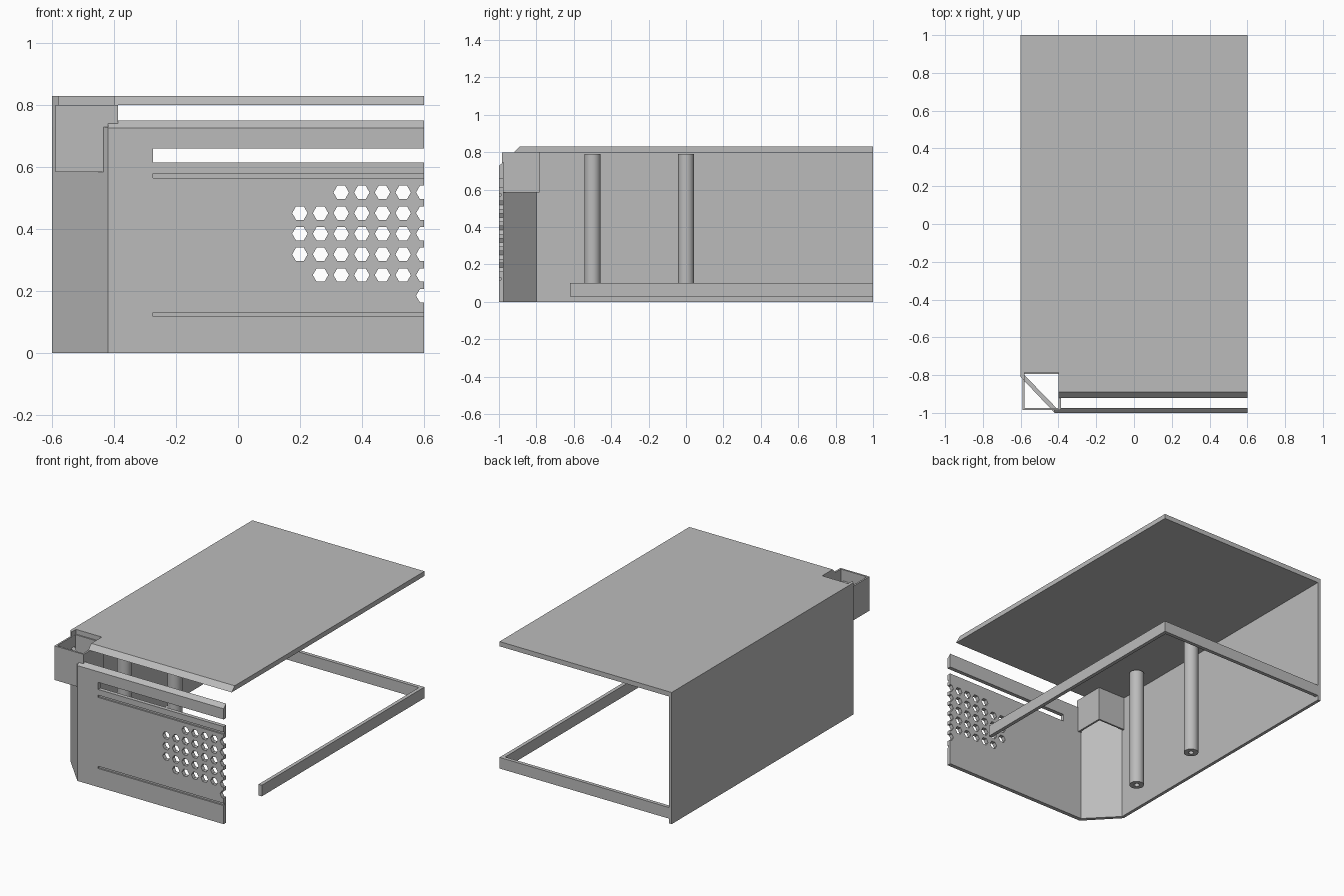
import bpy, bmesh, math
from mathutils import Vector

cube = bpy.data.objects.get("Cube")
if cube:
    bpy.data.objects.remove(cube, do_unlink=True)

grey = bpy.data.materials.new("plain grey")
grey.use_nodes = True
COLOUR = (0.5, 0.5, 0.5, 1)
grey.diffuse_color = COLOUR
grey.node_tree.nodes["Principled BSDF"].inputs["Base Color"].default_value = COLOUR


def finish(bm, name):
    bmesh.ops.recalc_face_normals(bm, faces=bm.faces)
    mesh = bpy.data.meshes.new(name)
    bm.to_mesh(mesh)
    bm.free()
    mesh.materials.append(grey)
    obj = bpy.data.objects.new(name, mesh)
    bpy.context.collection.objects.link(obj)
    return obj


def add_prism(bm, outline, lo, hi, axis="z"):
    """Extrude a flat outline from lo to hi along the axis."""
    place = {"x": lambda a, b, t: (t, a, b),
             "y": lambda a, b, t: (a, t, b),
             "z": lambda a, b, t: (a, b, t)}[axis]
    face = bm.faces.new([bm.verts.new(place(a, b, lo)) for a, b in outline])
    out = bmesh.ops.extrude_face_region(bm, geom=[face])
    top = [v for v in out["geom"] if isinstance(v, bmesh.types.BMVert)]
    bmesh.ops.translate(bm, verts=top, vec=Vector(place(0, 0, hi - lo)))


def prism(name, outline, lo, hi, axis="z"):
    bm = bmesh.new()
    add_prism(bm, outline, lo, hi, axis)
    return finish(bm, name)


def rect(a0, a1, b0, b1):
    return [(a0, b0), (a1, b0), (a1, b1), (a0, b1)]


def ngon(a, b, radius, sides):
    steps = [2 * math.pi * i / sides for i in range(sides)]
    return [(a + radius * math.cos(t), b + radius * math.sin(t)) for t in steps]


def cut(obj, cutter):
    mod = obj.modifiers.new("cut", "BOOLEAN")
    mod.operation, mod.solver, mod.object = "DIFFERENCE", "EXACT", cutter
    cutter.hide_render = True
    graph = bpy.context.evaluated_depsgraph_get()
    mesh = bpy.data.meshes.new_from_object(obj.evaluated_get(graph))
    obj.modifiers.clear()
    obj.data = mesh
    bpy.data.objects.remove(cutter, do_unlink=True)


# Side wall and angled corner panel
prism("side_wall", [(-0.6, 1), (-0.58, 1), (-0.58, -0.83), (-0.6, -0.81)], 0, 0.8)
prism("corner_panel", [(-0.6, -0.81), (-0.42, -1), (-0.41, -0.975), (-0.58, -0.8)], 0, 0.73)

# Lid with a corner notch and a sloped front edge
lid = prism("lid", [(-0.6, 1), (0.6, 1), (0.6, -0.92), (-0.4, -0.92), (-0.4, -0.785),
                    (-0.58, -0.785), (-0.58, -0.83), (-0.6, -0.81)], 0.8, 0.83)
for v in lid.data.vertices:
    if v.co.y < -0.9 and v.co.z > 0.82:
        v.co.y += 0.03

# Front panel with a sloped top edge
front = prism("front_panel", [(-1, 0), (-0.975, 0), (-0.975, 0.75), (-1, 0.727)],
              -0.42, 0.6, "x")

# Slot, shallow grooves and hexagonal vents cut into the front panel
bm = bmesh.new()
add_prism(bm, rect(-0.275, 0.7, 0.615, 0.66), -1.1, -0.9, "y")
for z in (0.565, 0.117):
    add_prism(bm, rect(-0.275, 0.7, z, z + 0.014), -1.1, -0.99, "y")
PITCH = 0.0667
for row, count in enumerate((1, 6, 7, 7, 7, 5)):
    for i in range(count):
        add_prism(bm, ngon(0.6 - i * PITCH, 0.185 + row * PITCH, 0.025, 6), -1.1, -0.9, "y")
cut(front, finish(bm, "front_cutter"))

# Open square sleeve at the corner
sleeve = prism("corner_sleeve", rect(-0.59, -0.387, -0.985, -0.782), 0.585, 0.8)
cut(sleeve, prism("sleeve_cutter", rect(-0.579, -0.399, -0.973, -0.793), 0.5, 0.9))

# Bottom rail, along the back and the open side
prism("bottom_rail", [(-0.58, 1), (0.6, 1), (0.6, -0.62), (0.577, -0.62),
                      (0.577, 0.977), (-0.58, 0.977)], 0.03, 0.1)

# Hollow round posts
for name, y in (("front_post", -0.5), ("rear_post", 0)):
    post = prism(name, ngon(-0.44, y, 0.043, 32), 0.03, 0.79)
    cut(post, prism("post_cutter", ngon(-0.44, y, 0.016, 24), 0, 0.85))
    bpy.ops.object.select_all(action="DESELECT")
    post.select_set(True)
    bpy.context.view_layer.objects.active = post
    bpy.ops.object.shade_smooth_by_angle()
